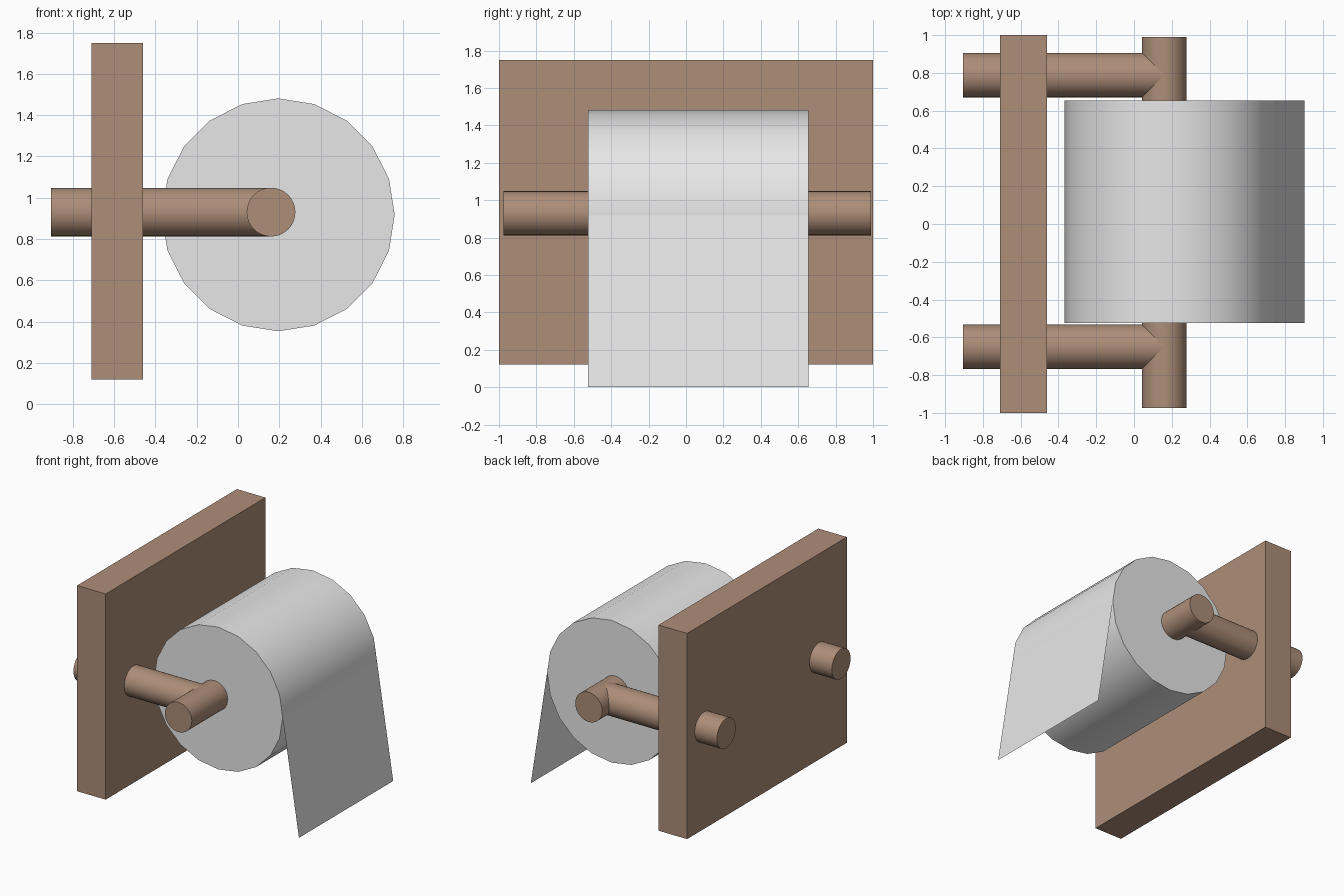
import bpy, math
from mathutils import Vector

if "Cube" in bpy.data.objects:
    bpy.data.objects.remove(bpy.data.objects["Cube"])


def material(name, rgb):
    m = bpy.data.materials.new(name)
    m.diffuse_color = (*rgb, 1)
    m.use_nodes = True
    m.node_tree.nodes["Principled BSDF"].inputs["Base Color"].default_value = m.diffuse_color
    return m


WOOD = material("brown wood", (0.42, 0.27, 0.19))
PAPER = material("white paper", (0.80, 0.80, 0.80))


def cylinder(name, start, end, radius, sides, mat):
    a, b = Vector(start), Vector(end)
    bpy.ops.mesh.primitive_cylinder_add(
        vertices=sides, radius=radius, depth=(b - a).length, location=(a + b) / 2,
        rotation=(b - a).to_track_quat('Z', 'Y').to_euler())
    o = bpy.context.object
    o.name = name
    o.data.materials.append(mat)
    bpy.ops.object.shade_smooth_by_angle(angle=math.radians(30))
    return o


# Wall board
bpy.ops.mesh.primitive_cube_add(size=1, location=(-0.585, 0, 0.935))
board = bpy.context.object
board.name = "wall_board"
board.scale = (0.25, 2.0, 1.63)
board.data.materials.append(WOOD)

# Two pegs through the board, and the bar they carry
ROD_X, ROD_Z, ROD_R = 0.16, 0.93, 0.118
for name, y in (("front_arm", -0.65), ("back_arm", 0.788)):
    cylinder(name, (-0.905, y, ROD_Z), (ROD_X, y, ROD_Z), ROD_R, 32, WOOD)
cylinder("cross_bar", (ROD_X, -0.975, ROD_Z), (ROD_X, 0.99, ROD_Z), ROD_R, 32, WOOD)

# Paper roll, 20 sided
Y0, Y1 = -0.525, 0.655
CX, CZ, R = 0.195, 0.917, 0.564
cylinder("paper_roll", (CX, Y0, CZ), (CX, Y1, CZ), R, 20, PAPER)

# Loose sheet hanging off the front of the roll
mesh = bpy.data.meshes.new("loose_sheet")
mesh.from_pydata([(CX + R, Y0, CZ), (0.902, Y0, 0), (0.902, Y1, 0), (CX + R, Y1, CZ)],
                 [], [(0, 1, 2, 3)])
mesh.materials.append(PAPER)
sheet = bpy.data.objects.new("loose_sheet", mesh)
bpy.context.collection.objects.link(sheet)
